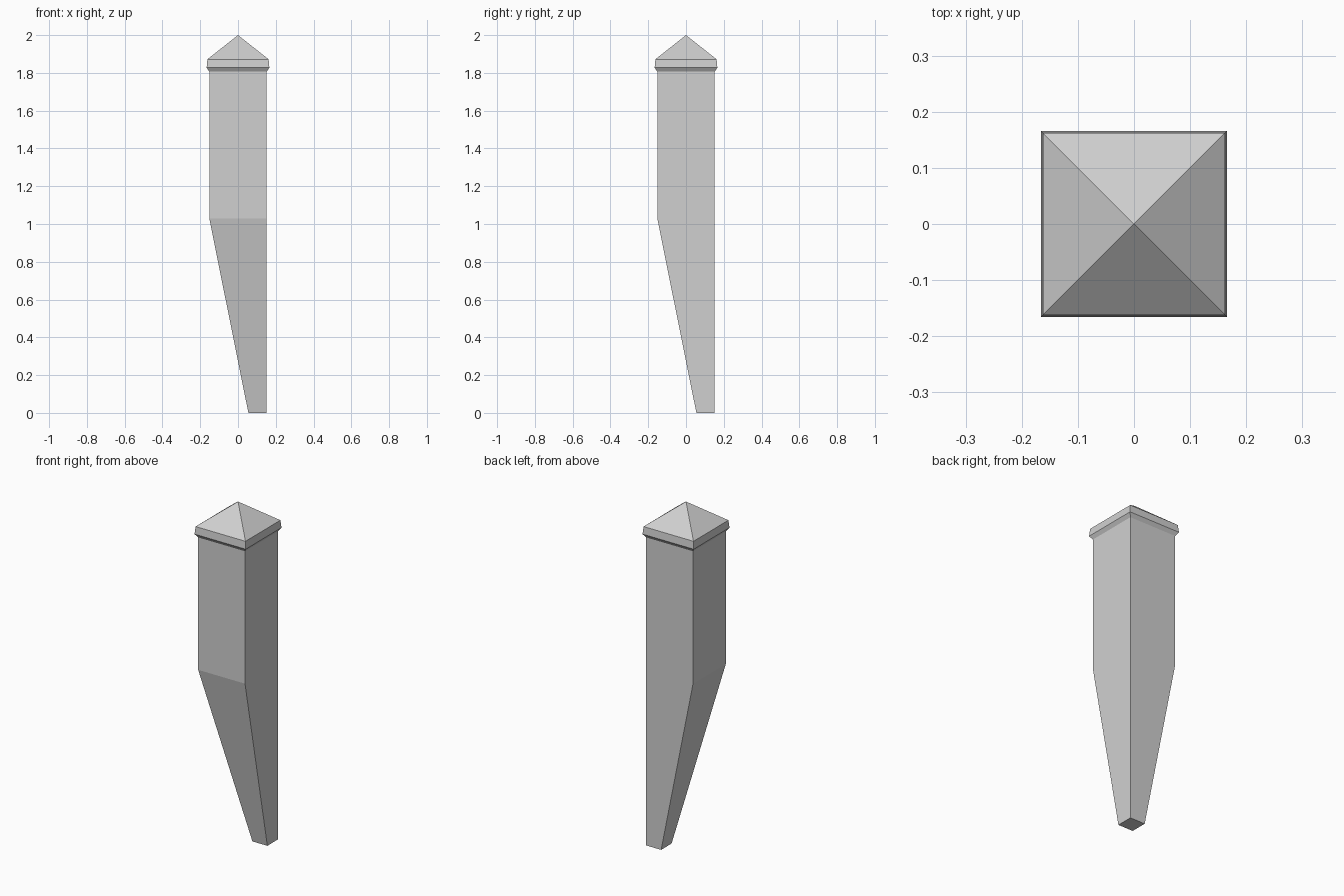
import bpy
import bmesh

cube = bpy.data.objects.get("Cube")
if cube:
    bpy.data.objects.remove(cube, do_unlink=True)

GREY = (0.63, 0.63, 0.63, 1.0)
stone = bpy.data.materials.new("light_grey")
stone.use_nodes = True
stone.diffuse_color = GREY
stone.node_tree.nodes["Principled BSDF"].inputs["Base Color"].default_value = GREY


def square_loft(name, sections, tip=None):
    """Join square sections (low edge, high edge, height); close with a cap or a tip."""
    bm = bmesh.new()
    rings = [[bm.verts.new((x, y, z)) for x, y in ((lo, lo), (hi, lo), (hi, hi), (lo, hi))]
             for lo, hi, z in sections]
    bm.faces.new(rings[0][::-1])
    for low, high in zip(rings, rings[1:]):
        for i in range(4):
            j = (i + 1) % 4
            bm.faces.new((low[i], low[j], high[j], high[i]))
    if tip is None:
        bm.faces.new(rings[-1])
    else:
        apex = bm.verts.new((0, 0, tip))
        for i in range(4):
            bm.faces.new((rings[-1][i], rings[-1][(i + 1) % 4], apex))
    bmesh.ops.recalc_face_normals(bm, faces=bm.faces)
    mesh = bpy.data.meshes.new(name)
    bm.to_mesh(mesh)
    bm.free()
    mesh.materials.append(stone)
    obj = bpy.data.objects.new(name, mesh)
    bpy.context.collection.objects.link(obj)
    return obj


# Square post whose lower half tapers into the back left corner
HALF = 0.152
square_loft("post", [(0.055, HALF, 0), (-HALF, HALF, 1.03), (-HALF, HALF, 1.81)])

# Moulded cap: flared underside, slightly leaning rim, pyramid roof
square_loft("cap", [(-w, w, z) for w, z in ((HALF, 1.807), (0.166, 1.828), (0.162, 1.872))],
            tip=2.0)
